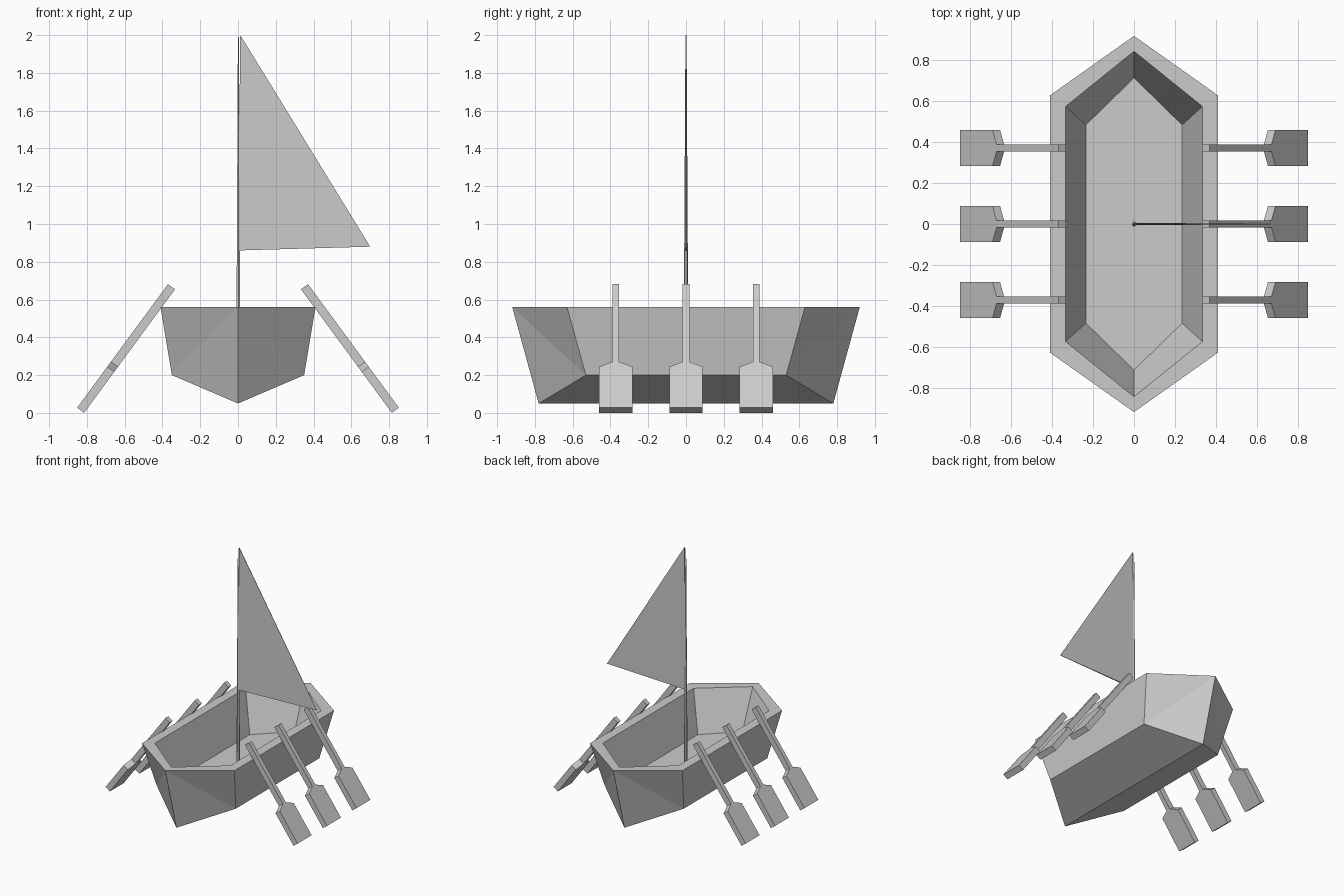
import bpy, bmesh
from mathutils import Vector

if "Cube" in bpy.data.objects:
    bpy.data.objects.remove(bpy.data.objects["Cube"])


def make(name, verts, faces):
    bm = bmesh.new()
    vs = [bm.verts.new(v) for v in verts]
    for f in faces:
        bm.faces.new([vs[i] for i in f])
    bmesh.ops.recalc_face_normals(bm, faces=bm.faces)
    mesh = bpy.data.meshes.new(name)
    bm.to_mesh(mesh)
    bm.free()
    obj = bpy.data.objects.new(name, mesh)
    bpy.context.collection.objects.link(obj)
    return obj


def hex_ring(x, y, tip, z):
    return [(0, -tip, z), (x, -y, z), (x, y, z), (0, tip, z), (-x, y, z), (-x, -y, z)]


def bridge(a, b):
    return [(a + i, a + (i + 1) % 6, b + (i + 1) % 6, b + i) for i in range(6)]


# Hull: floor, inner rim and outer rim as hexagon rings, then chines and keel
verts = hex_ring(.235, .485, .715, .25)
verts += hex_ring(.335, .575, .845, .56)
verts += hex_ring(.41, .63, .92, .56)
verts += [(0, -.78, .05), (.35, -.53, .2), (.35, .53, .2),
          (0, .78, .05), (-.35, .53, .2), (-.35, -.53, .2)]
faces = [tuple(range(6))] + bridge(0, 6) + bridge(6, 12)
faces += [(13, 14, 20, 19), (16, 17, 23, 22)]           # sides
faces += [(18, 19, 20, 21), (18, 21, 22, 23)]           # bottom
for tip, keel, corners in ((12, 18, ((13, 19), (17, 23))),
                           (15, 21, ((14, 20), (16, 22)))):
    for rim, chine in corners:                          # bow and stern
        faces += [(tip, rim, chine), (tip, chine, keel)]
make("hull", verts, faces)

# Mast: thin tapered pole
bpy.ops.mesh.primitive_cone_add(vertices=6, radius1=.013, radius2=.003, depth=1.74,
                                location=(.002, 0, 1.12))
bpy.context.object.name = "mast"

# Sail: thin triangle narrowing towards its free corner
tri = [(.012, .002, 2.0), (0, .006, .86), (.70, .001, .88)]
make("sail", tri + [(x, -y, z) for x, y, z in tri],
     [(0, 1, 2), (3, 4, 5), (0, 1, 4, 3), (1, 2, 5, 4), (2, 0, 3, 5)])

# Oars: flat paddle profile (distance along, half width), three on each side
top, end = Vector((.352, 0, .668)), Vector((.833, 0, .014))
length = (end - top).length
axis = (end - top).normalized()
normal = Vector((-axis.z, 0, axis.x)) * .023
half = [(0, .018), (.51, .018), (.543, .088), (length, .088)]
profile = half + [(s, -w) for s, w in reversed(half)]
n = len(profile)
for side, label in ((1, "right"), (-1, "left")):
    for k in (-1, 0, 1):
        pts = []
        for off in (normal, -normal):
            for s, w in profile:
                p = top + axis * s + off
                pts.append((side * p.x, k * .372 + w, p.z))
        fs = [(i, (i + 1) % n, n + (i + 1) % n, n + i) for i in range(n)]
        fs += [tuple(range(n)), tuple(range(n, 2 * n))]
        make(f"oar_{label}_{k + 2}", pts, fs)
